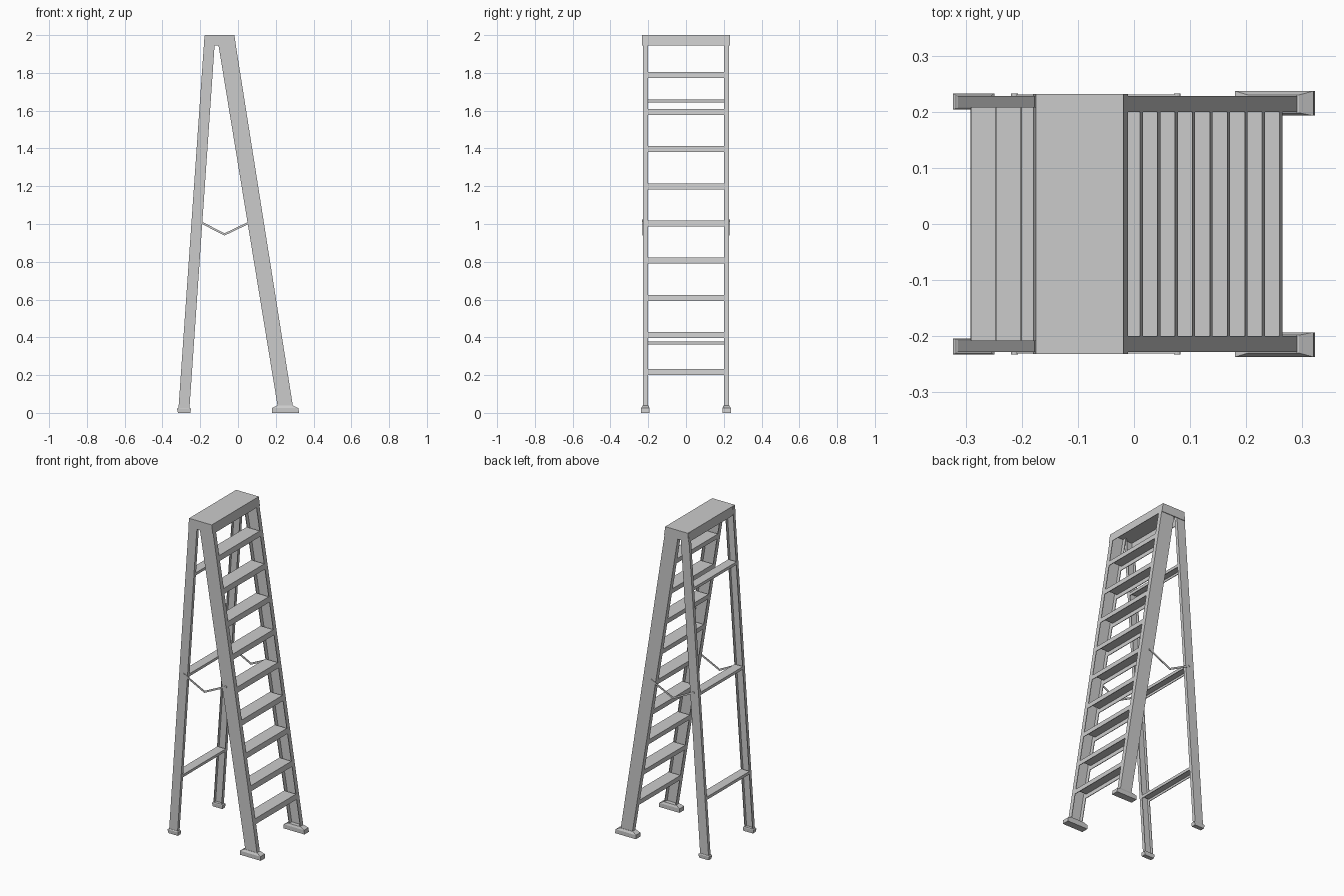
import bpy
from mathutils import Vector

if "Cube" in bpy.data.objects:
    bpy.data.objects.remove(bpy.data.objects["Cube"])


def make(name, verts, faces):
    me = bpy.data.meshes.new(name)
    me.from_pydata(verts, [], faces)
    me.update()
    ob = bpy.data.objects.new(name, me)
    bpy.context.collection.objects.link(ob)
    return ob


def loft(name, rings):
    """Closed solid through rings with equal point counts."""
    n, m = len(rings[0]), len(rings)
    verts = [Vector(p) for r in rings for p in r]
    faces = [(k * n + i, k * n + (i + 1) % n, (k + 1) * n + (i + 1) % n, (k + 1) * n + i)
             for k in range(m - 1) for i in range(n)]
    faces += [tuple(reversed(range(n))), tuple(range((m - 1) * n, m * n))]
    ob = make(name, verts, faces)
    import bmesh
    bm = bmesh.new()
    bm.from_mesh(ob.data)
    bmesh.ops.recalc_face_normals(bm, faces=bm.faces)
    bm.to_mesh(ob.data)
    bm.free()
    return ob


def rect(x0, x1, y0, y1, z):
    return [(x0, y0, z), (x1, y0, z), (x1, y1, z), (x0, y1, z)]


def mirror_y(ob):
    """Second copy on the other side of the ladder."""
    mod = ob.modifiers.new("mirror", 'MIRROR')
    mod.use_axis = (False, True, False)
    origin = bpy.data.objects.get("mirror_origin")
    if origin is None:
        origin = bpy.data.objects.new("mirror_origin", None)
        bpy.context.collection.objects.link(origin)
        origin.hide_render = True
    mod.mirror_object = origin


T = 0.004          # sheet thickness
OUT = -0.228       # outer face of the rails


def channel_ring(x0, x1, inner, z):
    """C section: web outside, open toward the middle."""
    return [(x0, OUT, z), (x1, OUT, z), (x1, inner, z), (x1 - T, inner, z),
            (x1 - T, OUT + T, z), (x0 + T, OUT + T, z), (x0 + T, inner, z), (x0, inner, z)]


def edge(za, xa, zb, xb):
    return lambda z: xa + (xb - xa) * (z - za) / (zb - za)


front_in, front_out = edge(0.04, 0.209, 1.945, -0.103), edge(0.04, 0.290, 2.0, -0.020)
rear_out, rear_in = edge(0.025, -0.315, 2.0, -0.177), edge(0.025, -0.257, 1.945, -0.124)

# side rails
for name, a, b, inner in (("front_rail", front_in, front_out, -0.200),
                          ("rear_leg", rear_out, rear_in, -0.208)):
    mirror_y(loft(name, [channel_ring(a(z), b(z), inner, z) for z in (0.015, 1.997)]))


def tread(name, a, b, top, h, half):
    """Downward-open channel following the slope of its rail."""
    lo, mid = top - h, top - T
    prof = [(a(top), top), (b(top), top), (b(lo), lo), (b(lo) - T, lo),
            (b(mid) - T, mid), (a(mid) + T, mid), (a(lo) + T, lo), (a(lo), lo)]
    loft(name, [[(x, y, z) for x, z in prof] for y in (-half, half)])


# steps and rear crossbars
for i in range(9):
    tread("step_%d" % (i + 1), front_in, front_out, 0.232 + 0.1967 * i, 0.032, 0.2005)
for i in range(3):
    tread("rear_bar_%d" % (i + 1), rear_out, rear_in, 0.378 + 0.641 * i, 0.017, 0.212)

# hollow top cap, open below
mirrorless = [rect(-0.180, -0.011, -0.232, 0.232, 1.945),
              rect(-0.175, -0.019, -0.232, 0.232, 2.0),
              rect(-0.172, -0.022, -0.228, 0.228, 1.997),
              rect(-0.177, -0.014, -0.228, 0.228, 1.945)]
v = [p for r in mirrorless for p in r]
f = [(k * 4 + i, k * 4 + (i + 1) % 4, (k + 1) % 4 * 4 + (i + 1) % 4, (k + 1) % 4 * 4 + i)
     for k in (0, 2, 3) for i in range(4)]
f += [(4, 5, 6, 7), (11, 10, 9, 8)]
make("top_cap", v, f)

# feet
mirror_y(loft("front_foot", [rect(0.180, 0.323, -0.237, -0.193, 0.0),
                             rect(0.180, 0.320, -0.237, -0.193, 0.025),
                             rect(0.203, 0.294, -0.230, -0.198, 0.038)]))
mirror_y(loft("rear_foot", [rect(-0.318, -0.252, -0.232, -0.205, 0.0),
                            rect(-0.323, -0.249, -0.233, -0.204, 0.022),
                            rect(-0.317, -0.254, -0.230, -0.206, 0.027)]))

# folding spreader with end rivets
path = [(-0.213, 1.017), (-0.071, 0.945), (0.077, 1.016)]
h = 0.006
prof = [(x, z + h) for x, z in path] + [(x, z - h) for x, z in reversed(path)]
mirror_y(loft("spreader", [[(x, y, z) for x, z in prof] for y in (-0.231, -0.2275)]))
for name, (x, z) in (("rear_rivet", path[0]), ("front_rivet", path[2])):
    bpy.ops.mesh.primitive_cylinder_add(vertices=12, radius=0.006, depth=0.008,
                                        location=(x, -0.229, z), rotation=(1.5708, 0, 0))
    ob = bpy.context.object
    ob.name = name
    mirror_y(ob)
